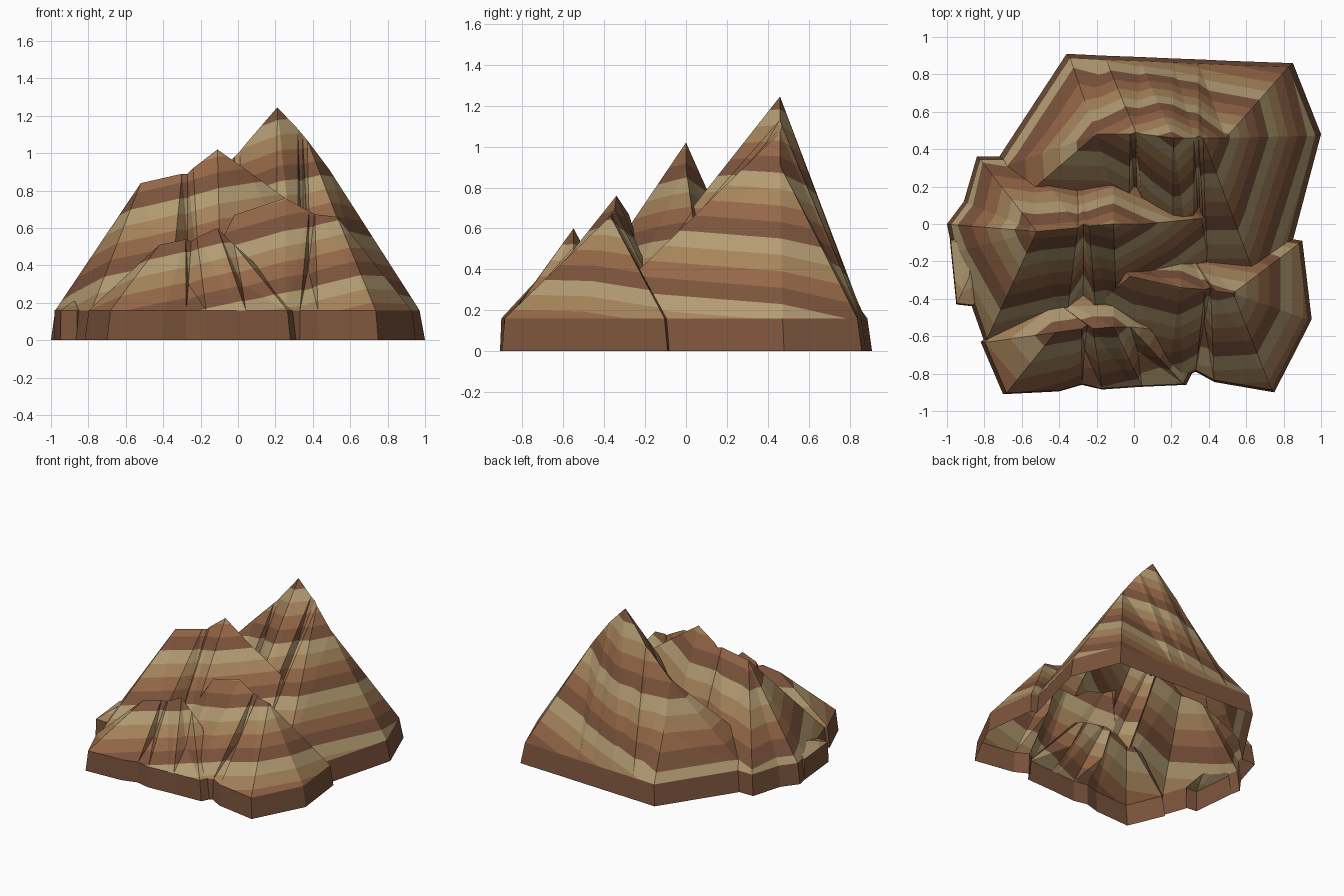
import bpy, bmesh, math
from mathutils import Vector

if "Cube" in bpy.data.objects:
    bpy.data.objects.remove(bpy.data.objects["Cube"])

BASE = 0.16   # top of the plinth wall


def material(name, rgb):
    m = bpy.data.materials.new(name)
    m.diffuse_color = (*rgb, 1)
    m.use_nodes = True
    m.node_tree.nodes["Principled BSDF"].inputs["Base Color"].default_value = m.diffuse_color
    return m


# rock strata colours, repeating upwards
LIGHT = material("pale_rock", (0.45, 0.33, 0.17))
TAN = material("tan_rock", (0.38, 0.23, 0.105))
BROWN = material("brown_rock", (0.30, 0.135, 0.062))
DARK = material("dark_rock", (0.20, 0.088, 0.045))
MATS = [LIGHT, DARK, BROWN, TAN]


def mountain(name, ridge, foot, depth, dents=None):
    """Solid ridge: foot is a loop of (x, y, index of the ridge point it climbs to).
    dents maps a foot index to a point that its rib sags through."""
    bm = bmesh.new()
    n = len(foot)
    cx = sum(p[0] for p in foot) / n
    cy = sum(p[1] for p in foot) / n
    R = [bm.verts.new(p) for p in ridge]

    def ring(z, k):
        return [bm.verts.new((cx + (x - cx) * k, cy + (y - cy) * k, z)) for x, y, _ in foot]
    top, mid, low = ring(BASE, 0.965), ring(0, 1), ring(-depth, 1)
    for i in range(n):
        j = (i + 1) % n
        a, b = foot[i][2], foot[j][2]
        bm.faces.new((mid[i], mid[j], top[j], top[i]))
        bm.faces.new((low[i], low[j], mid[j], mid[i]))
        bm.faces.new((top[i], top[j], R[a]))
        step = 1 if b > a else -1
        for k in range(a, b, step):
            bm.faces.new((top[j], R[k + step], R[k]))
    bm.faces.new(low[::-1])
    # sag the chosen ribs
    for i, point in (dents or {}).items():
        rib = bm.edges.get((top[i], R[foot[i][2]]))
        ends = set(rib.verts)
        opposite = [v for f in rib.link_faces for v in f.verts if v not in ends]
        _, v = bmesh.utils.edge_split(rib, top[i], 0.5)
        v.co = point
        for o in opposite:
            bmesh.ops.connect_verts(bm, verts=[v, o])
    bmesh.ops.recalc_face_normals(bm, faces=bm.faces)
    me = bpy.data.meshes.new(name)
    bm.to_mesh(me)
    bm.free()
    ob = bpy.data.objects.new(name, me)
    bpy.context.collection.objects.link(ob)
    return ob


# tall back mountain with two narrow gullies and a sagging back left rib
back = mountain("mountain_range", [
    (-.2, .48, .8), (-.02, .48, .98), (.01, .49, 1.01), (.05, .48, 1.06), (.21, .46, 1.245),
    (.32, .46, 1.13), (.345, .47, 1.1), (.37, .46, 1.07), (.49, .46, .91)],
    [(-.78, 0, 0), (-.04, -.2, 1), (.01, 0, 2), (.07, -.25, 3), (.21, -.42, 4),
     (.33, -.42, 5), (.36, -.15, 6), (.4, -.42, 7), (.74, -.5, 8), (1, .48, 8),
     (.85, .86, 8), (.49, .873, 8), (.35, .88, 5), (.21, .885, 4), (.03, .893, 2),
     (-.16, .9, 0), (-.36, .91, 0), (-.76, .3, 0)], 0.10,
    {16: (-.26, .65, .48)})

# middle ridge on the left
middle = mountain("middle_ridge", [
    (-.52, -.04, .84), (-.3, -.02, .89), (-.27, .0, .89), (-.24, -.01, .92),
    (-.11, 0, 1.02), (.06, 0, .9), (.36, .03, .68)],
    [(-.8, -.63, 0), (-.37, -.6, 1), (-.27, -.45, 2), (-.19, -.6, 3), (-.08, -.6, 4),
     (.45, -.35, 6), (.6, .1, 6), (.5, .14, 6), (-.1, .40, 4), (-.3, .33, 1), (-.55, .36, 0),
     (-.72, .36, 0), (-.84, .36, 0), (-.91, .12, 0), (-1, 0, 0), (-.97, -.15, 0)], 0.11,
    {2: (-.27, -.19, .54)})

# front right ridge
right = mountain("front_right_ridge", [
    (-.02, -.28, .67), (.25, -.34, .76), (.38, -.35, .69), (.41, -.34, .675),
    (.44, -.36, .67), (.53, -.37, .66)],
    [(-.3, -.5, 0), (.03, -.78, 0), (.17, -.83, 1), (.25, -.83, 2), (.33, -.79, 3),
     (.43, -.845, 4), (.75, -.9, 5), (.95, -.51, 5), (.9, -.09, 5), (.84, -.08, 5),
     (.25, -.07, 1), (-.2, -.1, 0)], 0.12, {4: (.375, -.52, .38)})

# low front left ridge
left = mountain("front_left_ridge", [
    (-.42, -.58, .51), (-.28, -.56, .54), (-.25, -.54, .53), (-.22, -.56, .55),
    (-.11, -.55, .6), (-.02, -.55, .51), (.08, -.56, .42)],
    [(-.7, -.91, 0), (-.4, -.895, 1), (-.28, -.86, 2), (-.17, -.885, 3), (.0, -.873, 4),
     (.05, -.87, 5), (.28, -.86, 6), (.32, -.78, 6), (.2, -.45, 6), (-.11, -.3, 4),
     (-.5, -.35, 0), (-.82, -.63, 0)], 0.13,
    {2: (-.265, -.67, .30), 5: (.02, -.68, .30)})

# small outcrop on the left edge
outcrop = mountain("left_outcrop", [(-.88, -.12, .21), (-.88, -.28, .21)],
    [(-.95, -.43, 1), (-.86, -.44, 1), (-.75, -.3, 1), (-.75, -.05, 0), (-.985, -.08, 0)], 0.14)

# merge everything into one skin
for other in (middle, right, left, outcrop):
    mod = back.modifiers.new("union", 'BOOLEAN')
    mod.operation, mod.solver, mod.object = 'UNION', 'EXACT', other
    bpy.context.view_layer.objects.active = back
    bpy.ops.object.modifier_apply(modifier=mod.name)
    bpy.data.objects.remove(other)

# cut the bottom open, then slice tilted strata
TILT = Vector((-0.25, 0.16, 1))
STEP, START = 0.093, -0.02
bm = bmesh.new()
bm.from_mesh(back.data)
bmesh.ops.bisect_plane(bm, geom=bm.verts[:] + bm.edges[:] + bm.faces[:], plane_co=(0, 0, 0),
                       plane_no=(0, 0, 1), clear_inner=True)
for k in range(-3, 18):
    faces = [f for f in bm.faces if max(v.co.z for v in f.verts) > BASE + .003]
    geom = set(faces) | {e for f in faces for e in f.edges} | {v for f in faces for v in f.verts}
    bmesh.ops.bisect_plane(bm, geom=list(geom), plane_no=TILT,
                           plane_co=(0, 0, START + k * STEP))
back.data.materials.clear()
for m in MATS:
    back.data.materials.append(m)
for f in bm.faces:
    c = f.calc_center_median()
    band = math.floor((c.dot(TILT) - START) / STEP) % len(MATS)
    f.material_index = 1 if c.z < BASE - .002 else band
    f.smooth = False
bm.to_mesh(back.data)
bm.free()
